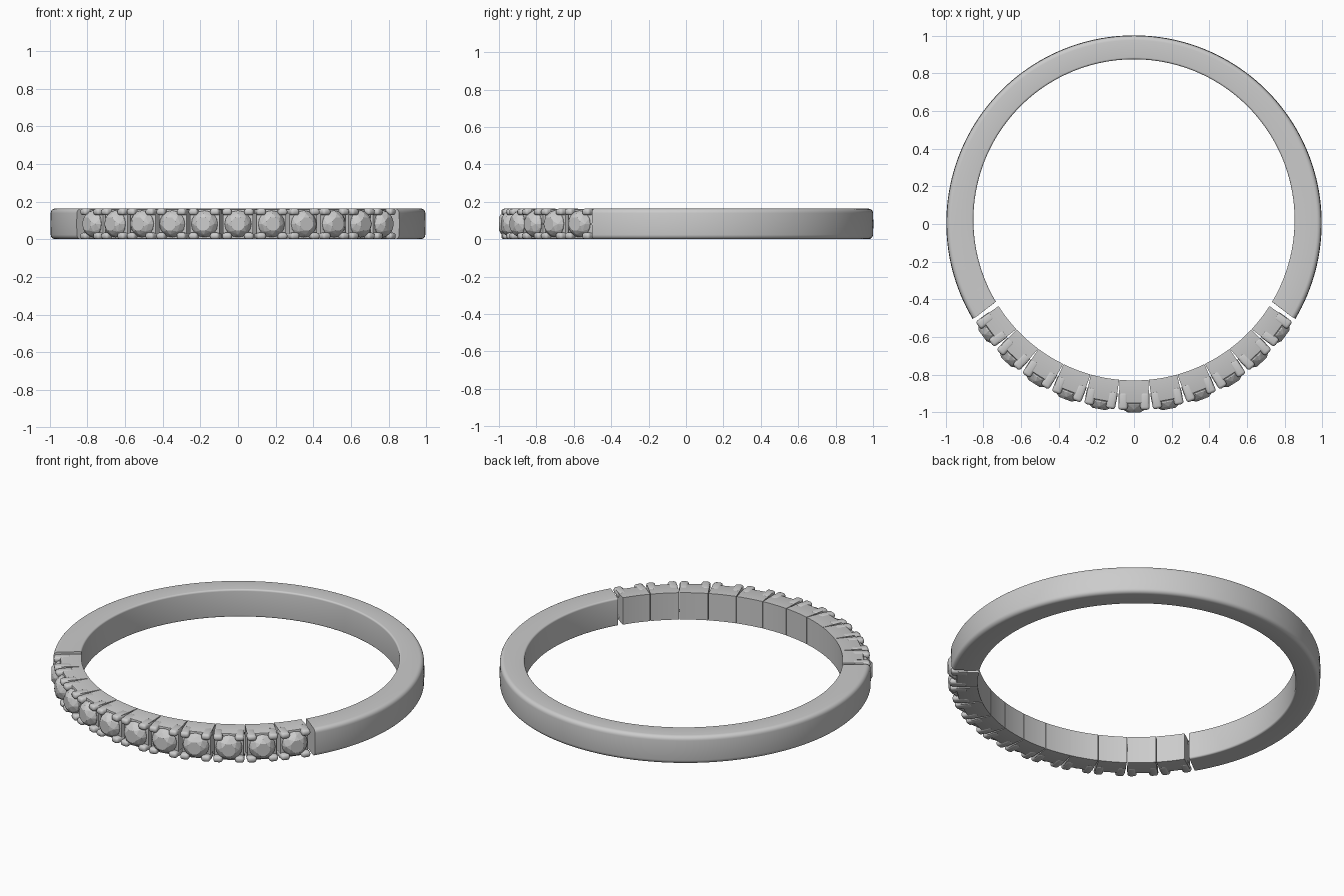
import bpy, bmesh, math
from mathutils import Matrix, Vector

if "Cube" in bpy.data.objects:
    bpy.data.objects.remove(bpy.data.objects["Cube"])

H = 0.163            # ring height
ZC = H / 2
R_IN, Y_IN = 0.853, 0.022    # finger hole (slightly off centre: thicker front)
R_OUT, Y_OUT = 0.995, 0.005
STEP = math.radians(10.7)    # angle between stone settings


def finish(bm, name, smooth=True):
    bmesh.ops.recalc_face_normals(bm, faces=bm.faces)
    me = bpy.data.meshes.new(name)
    bm.to_mesh(me)
    bm.free()
    ob = bpy.data.objects.new(name, me)
    bpy.context.collection.objects.link(ob)
    if smooth:
        bpy.ops.object.select_all(action='DESELECT')
        ob.select_set(True)
        bpy.context.view_layer.objects.active = ob
        bpy.ops.object.shade_smooth_by_angle(angle=math.radians(35))
    return ob


def bevelled(bm, edges, width, segs=3):
    bmesh.ops.bevel(bm, geom=edges, offset=width, segments=segs,
                    profile=0.5, affect='EDGES')


# Plain band: rounded section swept around the back of the ring
def section():
    pts = []
    corners = [(1, 1, 0.024), (-1, 1, 0.010), (-1, -1, 0.010), (1, -1, 0.024)]
    for i, (sx, sz, r) in enumerate(corners):
        for k in range(6):
            a = math.radians(90 * i + 18 * k)
            inset = -r + r * math.cos(a) if sx > 0 else r + r * math.cos(a)
            z = ZC + sz * (ZC - r) + r * math.sin(a)
            pts.append((sx, inset, z))
    pts.append((1, 0.002, ZC))      # slight crown on the outside
    return pts


bm = bmesh.new()
prof = section()
a0, a1, N = math.radians(-30.7), math.radians(210.7), 120
rings = []
for i in range(N + 1):
    a = a0 + (a1 - a0) * i / N
    ring = []
    for side, inset, z in prof:
        r, cy = (R_OUT, Y_OUT) if side > 0 else (R_IN, Y_IN)
        ring.append(bm.verts.new(((r + inset) * math.cos(a),
                                  cy + (r + inset) * math.sin(a), z)))
    rings.append(ring)
n = len(prof)
for p, q in zip(rings, rings[1:]):
    for j in range(n):
        bm.faces.new((p[j], p[(j + 1) % n], q[(j + 1) % n], q[j]))
bm.faces.new(rings[0])
bm.faces.new(rings[-1])
finish(bm, "plain_band")


# Distance from the ring axis to the finger hole, at an angle from the front
def hole_radius(a):
    c = Y_IN * math.cos(a)
    return -c + math.sqrt(R_IN ** 2 - (Y_IN * math.sin(a)) ** 2)


# Setting block: wedge with curved inner face, built facing -y
def setting_block(angle):
    bm = bmesh.new()
    outline = []
    for k in range(7):
        t = (k / 6 - 0.5) * STEP * 0.985
        r = hole_radius(angle + t)
        outline.append((r * math.sin(t), -r * math.cos(t)))
    outline += [(0.081, -0.953), (-0.081, -0.953)]
    face = bm.faces.new([bm.verts.new((x, y, 0.002)) for x, y in outline])
    ext = bmesh.ops.extrude_face_region(bm, geom=[face])
    for v in ext['geom']:
        if isinstance(v, bmesh.types.BMVert):
            v.co.z = H - 0.002
    outer = [e for e in bm.edges if all(v.co.y < -0.95 for v in e.verts)]
    bevelled(bm, outer, 0.008, 2)
    return bm


# Four rounded claws at the block corners
def add_claws(bm):
    for sx in (-1, 1):
        for sz in (-1, 1):
            tmp = bmesh.new()
            bmesh.ops.create_cube(tmp, size=1, matrix=Matrix.Translation(
                (sx * 0.058, -0.94, ZC + sz * (ZC - 0.0175)))
                @ Matrix.Diagonal((0.050, 0.094, 0.035, 1)))
            bevelled(tmp, tmp.edges[:], 0.0145, 3)
            me = bpy.data.meshes.new("claw_tmp")
            tmp.to_mesh(me)
            tmp.free()
            bm.from_mesh(me)
            bpy.data.meshes.remove(me)


# Faceted round stone: convex hull of table, crown, girdle and point
def stone():
    bm = bmesh.new()
    rows = [(8, 0.038, -1.0, 0.5), (8, 0.057, -0.986, 0.0),
            (16, 0.071, -0.962, 0.0), (16, 0.071, -0.955, 0.0)]
    for cnt, r, y, off in rows:
        for k in range(cnt):
            a = 2 * math.pi * (k + off) / cnt
            bm.verts.new((r * math.cos(a), y, ZC + r * math.sin(a)))
    bm.verts.new((0, -0.88, ZC))
    bmesh.ops.convex_hull(bm, input=bm.verts[:])
    bmesh.ops.dissolve_limit(bm, angle_limit=0.02, verts=bm.verts[:],
                             edges=bm.edges[:])
    return bm


# Eleven settings with stones across the front
for i in range(-5, 6):
    turn = Matrix.Rotation(i * STEP, 4, 'Z')
    bm = setting_block(i * STEP)
    add_claws(bm)
    finish(bm, f"setting_{i + 6}").matrix_world = turn
    finish(stone(), f"stone_{i + 6}", smooth=False).matrix_world = turn
